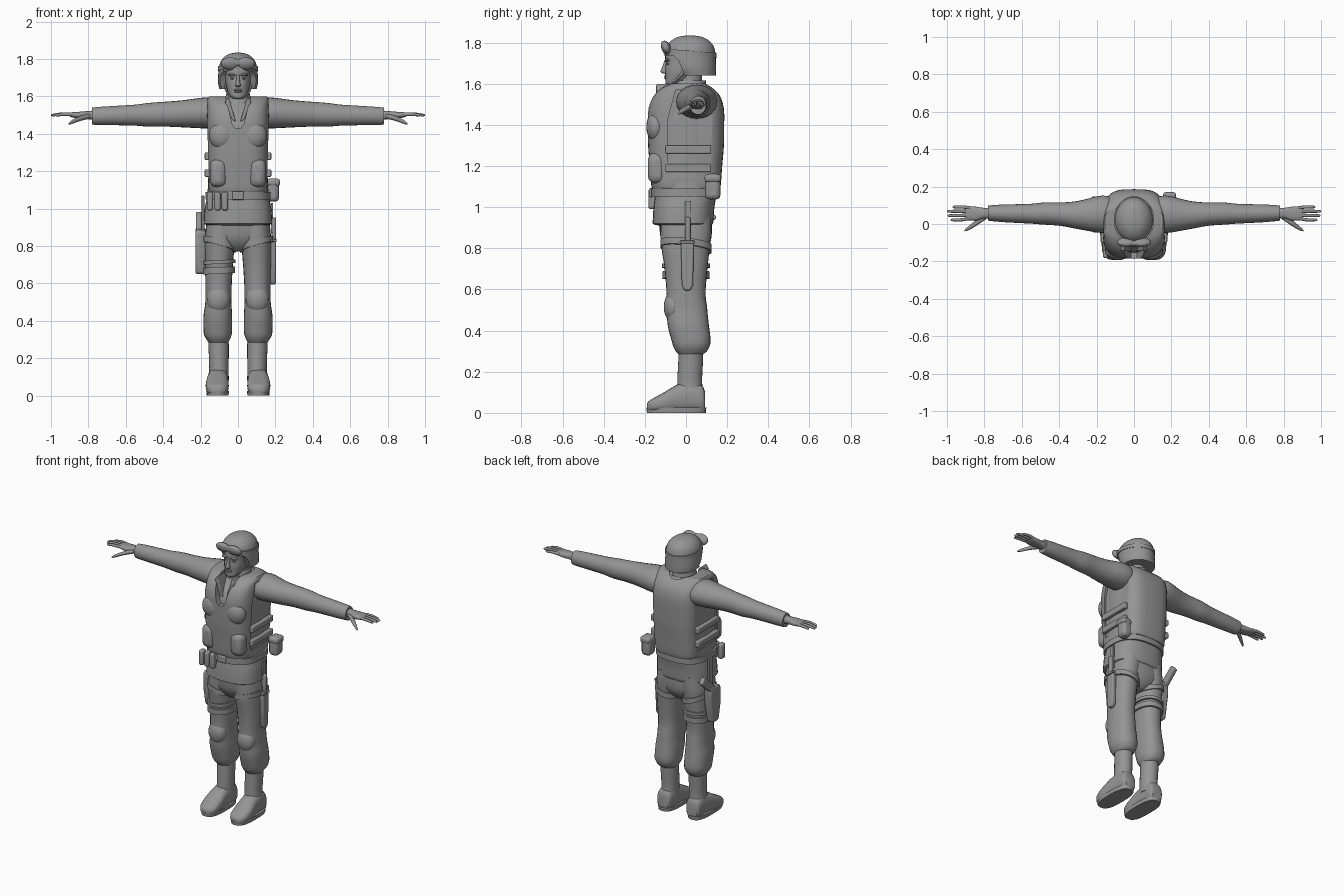
import bpy
import bmesh
import math

if "Cube" in bpy.data.objects:
    bpy.data.objects.remove(bpy.data.objects["Cube"], do_unlink=True)

# Single cloth-grey material for the whole figure
grey = bpy.data.materials.new("plain grey")
grey.use_nodes = True
colour = (.3, .3, .3, 1)
grey.diffuse_color = colour
grey.node_tree.nodes["Principled BSDF"].inputs["Base Color"].default_value = colour

parts = []


def finish(name, bm, mirror=False, bevel=0):
    """Turn a bmesh into a named object with optional bevel and mirror."""
    bmesh.ops.recalc_face_normals(bm, faces=bm.faces[:])
    mesh = bpy.data.meshes.new(name)
    bm.to_mesh(mesh)
    bm.free()
    mesh.materials.append(grey)
    obj = bpy.data.objects.new(name, mesh)
    bpy.context.collection.objects.link(obj)
    if bevel:
        mod = obj.modifiers.new("round_edges", 'BEVEL')
        mod.width = bevel
        mod.segments = 3
    if mirror:
        obj.modifiers.new("mirror", 'MIRROR').use_mirror_merge = False
    parts.append(obj)
    return obj


def smooth_rings(rings, sub):
    """Interpolate section values without overshoot."""
    columns = []
    for col in zip(*rings):
        d = [b - a for a, b in zip(col, col[1:])]
        inner = [2 * a * b / (a + b) if a * b > 0 else 0 for a, b in zip(d, d[1:])]
        m = [d[0]] + inner + [d[-1]]
        out = []
        for i in range(len(d)):
            for k in range(sub):
                t = k / sub
                h = t * t * (3 - 2 * t)
                out.append(col[i] + d[i] * h + m[i] * t * (1 - t) ** 2
                           - m[i + 1] * t * t * (1 - t))
        columns.append(out + [col[-1]])
    return list(zip(*columns))


def place(axis, t, u, v):
    return {'x': (t, u, v), 'y': (u, t, v), 'z': (u, v, t)}[axis]


def power(value, p):
    return math.copysign(abs(value) ** (2 / p), value)


def loft(name, rings, axis='z', p=2, n=24, sub=3, mirror=False):
    """Skin over rounded sections: (position, centre u, centre v, radius u, radius v)."""
    bm = bmesh.new()
    loops = []
    for t, cu, cv, ru, rv in smooth_rings(rings, sub):
        loop = []
        for i in range(n):
            a = math.tau * i / n
            u = cu + ru * power(math.cos(a), p)
            v = cv + rv * power(math.sin(a), p)
            loop.append(bm.verts.new(place(axis, t, u, v)))
        loops.append(loop)
    for low, high in zip(loops, loops[1:]):
        for i in range(n):
            j = (i + 1) % n
            bm.faces.new((low[i], low[j], high[j], high[i]))
    bm.faces.new(loops[0])
    bm.faces.new(loops[-1])
    return finish(name, bm, mirror)


def band(name, centre, radii, height, tilt=(0, 0), p=2.3, n=40, thick=.012):
    """Strap of rectangular section around a rounded outline."""
    bm = bmesh.new()
    loops = []
    for i in range(n):
        a = math.tau * i / n
        c, s = power(math.cos(a), p), power(math.sin(a), p)
        loop = []
        for grow, dz in ((0, -1), (thick, -1), (thick, 1), (0, 1)):
            x, y = (radii[0] + grow) * c, (radii[1] + grow) * s
            z = centre[2] + dz * height / 2 + tilt[0] * x + tilt[1] * y
            loop.append(bm.verts.new((centre[0] + x, centre[1] + y, z)))
        loops.append(loop)
    for i in range(n):
        here, there = loops[i], loops[(i + 1) % n]
        for k in range(4):
            m = (k + 1) % 4
            bm.faces.new((here[k], here[m], there[m], there[k]))
    return finish(name, bm)


def prism(name, axis, points, start, end, bevel=0, mirror=False):
    """Extrude an outline along an axis."""
    bm = bmesh.new()
    a, b = [[bm.verts.new(place(axis, t, u, v)) for u, v in points] for t in (start, end)]
    bm.faces.new(a)
    bm.faces.new(b)
    for i in range(len(a)):
        j = (i + 1) % len(a)
        bm.faces.new((a[i], a[j], b[j], b[i]))
    return finish(name, bm, mirror, bevel)


def box(name, centre, size, bevel=.012, mirror=False):
    (x, y, z), (w, d, h) = centre, [s / 2 for s in size]
    outline = [(x - w, y - d), (x + w, y - d), (x + w, y + d), (x - w, y + d)]
    return prism(name, 'z', outline, z - h, z + h, bevel, mirror)


def ball(name, centre, radii, mirror=False, lean=0):
    """Ellipsoid, sheared back with height by lean."""
    bm = bmesh.new()
    bmesh.ops.create_uvsphere(bm, u_segments=20, v_segments=12, radius=1)
    for v in bm.verts:
        v.co = [c + r * k for c, r, k in zip(centre, radii, v.co)]
        v.co.y += lean * (v.co.z - centre[2])
    return finish(name, bm, mirror)


def cut(target, cutter):
    """Subtract the cutter and discard it."""
    mod = target.modifiers.new("cut", 'BOOLEAN')
    mod.object = cutter
    mod.solver = 'EXACT'
    bpy.context.view_layer.objects.active = target
    bpy.ops.object.modifier_apply(modifier="cut")
    parts.remove(cutter)
    bpy.data.objects.remove(cutter, do_unlink=True)


# Jacket, collar and neck
loft("jacket", [(.91, 0, -.01, .15, .12), (.92, 0, -.015, .183, .147), (1, 0, -.01, .178, .148),
                (1.08, 0, 0, .163, .15), (1.3, 0, 0, .156, .16), (1.45, 0, 0, .156, .15),
                (1.54, 0, .02, .14, .11), (1.59, 0, .03, .08, .07)], p=2.6, n=32)
loft("collar", [(1.52, 0, .015, .095, .1), (1.57, 0, .015, .075, .088), (1.615, 0, .02, .062, .076)])
loft("neck", [(1.55, 0, .015, .055, .06), (1.7, 0, .02, .055, .06)], sub=1)
prism("lapel", 'y', [(.01, 1.46), (.035, 1.48), (.07, 1.57), (.05, 1.6)], -.145, -.06, .005, True)

# Armoured vest with neck, V and side openings
vest = loft("vest", [(1.085, 0, 0, .15, .162), (1.1, 0, 0, .158, .168), (1.2, 0, 0, .162, .176),
                     (1.32, 0, 0, .165, .185), (1.45, 0, 0, .168, .186), (1.53, 0, .003, .166, .168),
                     (1.58, 0, .005, .164, .122), (1.6, 0, .01, .155, .085)], p=3.4, n=40)
cut(vest, loft("neck_cutter", [(1.53, 0, .02, .08, .1), (1.7, 0, .02, .085, .11)], sub=1))
cut(vest, prism("front_cutter", 'y', [(-.08, 1.65), (.08, 1.65), (.03, 1.45), (.015, 1.43),
                                      (-.015, 1.43), (-.03, 1.45)], -.3, -.04))
opening = [(-.05, 1.57), (.09, 1.57), (.13, 1.45), (.115, 1.14), (-.09, 1.14), (-.09, 1.42)]
for side in (-1, 1):
    cut(vest, prism("side_cutter", 'x', opening, side * .15, side * .3))
ball("chest_pad", (.085, -.145, 1.39), (.07, .048, .075), True)
box("lower_pocket", (.105, -.14, 1.19), (.09, .09, .15), .035, True)
for z in (1.19, 1.28):
    box("side_strap", (.163, .01, z), (.03, .22, .04), .006, True)

# Belt and what hangs from it
band("belt", (0, -.005, 1.07), (.163, .153), .04, p=2.6)
box("buckle", (0, -.17, 1.07), (.06, .016, .045), .005)
for x in (-.15, -.11, -.07):
    box("belt_pouch", (x, -.16, 1.04), (.034, .045, .1))
box("canteen_pouch", (.187, .13, 1.1), (.065, .075, .125), .022)
box("canteen_flap", (.19, .13, 1.14), (.07, .08, .04), .015)

# Sleeves and hands
loft("sleeve", [(.1, .05, 1.5, .09, .07), (.17, .052, 1.512, .1, .083), (.3, .048, 1.507, .075, .072),
                (.4, .053, 1.505, .062, .066), (.47, .056, 1.502, .06, .064), (.55, .055, 1.5, .053, .056),
                (.7, .057, 1.497, .047, .05), (.765, .058, 1.495, .042, .047),
                (.78, .058, 1.495, .04, .045)], 'x', mirror=True)
loft("palm", [(.76, .058, 1.5, .028, .026), (.8, .058, 1.5, .028, .022), (.85, .055, 1.5, .038, .018),
              (.89, .058, 1.502, .037, .013), (.9, .058, 1.503, .033, .01)], 'x', p=2.5, mirror=True)
for i, tip in enumerate((.98, .996, 1, .97)):
    root, end = .031 + .018 * i, .022 + .023 * i
    loft("finger", [(.87, root, 1.503, .009, .01), (tip - .05, end, 1.505, .0085, .009),
                    (tip - .008, end, 1.5, .007, .007), (tip, end, 1.5, .003, .003)],
         'x', n=10, mirror=True)
loft("thumb", [(.79, .04, 1.495, .014, .014), (.84, .008, 1.483, .016, .013),
               (.89, -.026, 1.462, .01, .01), (.905, -.035, 1.455, .004, .004)], 'x', n=12, mirror=True)

# Head and face
loft("head", [(1.585, 0, -.07, .02, .02), (1.595, 0, -.065, .036, .034), (1.63, 0, -.035, .056, .065),
              (1.67, 0, -.012, .066, .09), (1.7, 0, -.005, .068, .094), (1.74, 0, 0, .07, .102),
              (1.79, 0, .01, .06, .08)], p=2.2)
loft("nose", [(1.65, 0, -.1, .01, .012), (1.658, 0, -.106, .015, .018), (1.68, 0, -.1, .01, .016),
              (1.715, 0, -.094, .008, .01)], n=12)
for z in (1.626, 1.635):
    ball("lip", (0, -.096, z), (.022, .01, .006))
ball("chin", (0, -.085, 1.6), (.022, .016, .014))
ball("eye", (.028, -.087, 1.697), (.013, .01, .006), True)
ball("brow", (.03, -.09, 1.715), (.024, .013, .007), True)
loft("chin_strap", [(1.585, .008, -.088, .012, .01), (1.6, .04, -.07, .006, .012),
                    (1.64, .066, -.025, .006, .01), (1.69, .074, .01, .006, .01)], n=10, mirror=True)

# Helmet with goggles pushed up on the brow
helmet = loft("helmet", [(1.64, 0, .045, .1, .1), (1.68, 0, .028, .107, .118), (1.73, 0, .02, .105, .125),
                         (1.78, 0, .02, .096, .115), (1.812, 0, .02, .072, .088),
                         (1.829, 0, .02, .042, .052), (1.835, 0, .02, .008, .01)], n=32)
cut(helmet, prism("face_cutter", 'x', [(-.3, 1.735), (-.06, 1.735), (-.035, 1.71), (-.015, 1.66),
                                       (0, 1.6), (-.3, 1.6)], -.3, .3))
band("goggle_strap", (0, .02, 1.748), (.098, .119), .024, (0, -.08), 2, thick=.01)
ball("goggle_lens", (.04, -.097, 1.775), (.052, .024, .034), True, lean=-.25)
box("goggle_bridge", (0, -.105, 1.783), (.05, .025, .036), .01)

# Trousers
loft("seat", [(.77, 0, .005, .04, .07), (.8, 0, .003, .1, .1), (.86, 0, 0, .165, .125),
              (.96, 0, -.005, .165, .13)], p=2.4)
loft("trouser_leg", [(.285, .105, .022, .052, .06), (.3, .106, .026, .062, .076), (.34, .108, .026, .076, .093),
                     (.42, .108, .012, .077, .1), (.5, .105, .004, .07, .1), (.58, .104, 0, .07, .095),
                     (.7, .102, 0, .075, .104), (.8, .098, -.002, .08, .117), (.88, .09, 0, .084, .124),
                     (.95, .08, 0, .085, .125)], p=2.3, mirror=True)
ball("knee_pad", (.105, -.062, .515), (.062, .046, .075), True)

# Boots
loft("boot_shaft", [(.08, .105, .02, .056, .07), (.15, .102, .018, .052, .06), (.24, .103, .022, .054, .06),
                    (.31, .105, .025, .055, .06)], mirror=True)
loft("boot_foot", [(.093, .107, .055, .036, .045), (.08, .107, .068, .048, .064), (.02, .107, .078, .054, .074),
                   (-.04, .109, .07, .057, .068), (-.1, .111, .053, .062, .051), (-.15, .111, .04, .058, .036),
                   (-.18, .11, .032, .04, .026), (-.19, .11, .028, .022, .018)], 'y', p=2.6, mirror=True)
loft("boot_sole", [(0, .109, -.047, .058, .143), (.025, .109, -.047, .061, .146)], p=2.8, sub=1, mirror=True)

# Thigh straps
for side in (-1, 1):
    band("thigh_strap", (side * .099, 0, .81), (.077, .113), .032, (side * .28, -.1))
band("lower_thigh_strap", (-.101, 0, .67), (.074, .102), .035, (.05, 0))
band("upper_thigh_strap", (-.101, 0, .715), (.075, .104), .02, (.05, 0))

# Holster with pistol on the right thigh
prism("holster", 'x', [(-.045, .88), (.06, .9), (.065, .82), (.035, .65), (-.025, .65), (-.045, .75)],
      -.228, -.172, .014)
prism("pistol_grip", 'x', [(0, .87), (.05, .86), (.15, .95), (.12, .985), (.04, .92)], -.225, -.195, .007)
box("holster_hanger", (-.187, .01, .97), (.014, .045, .2), .004)

# Sheathed knife on the left thigh
prism("knife_sheath", 'x', [(-.025, .825), (.038, .825), (.034, .62), (.02, .595), (-.008, .595), (-.02, .62)],
      .172, .202, .008)
box("knife_guard", (.19, .006, .83), (.034, .07, .014), .004)
box("knife_handle", (.192, .008, .89), (.024, .026, .125), .008)
box("sheath_hanger", (.182, .01, .95), (.012, .03, .16), .004)

# Smooth shading that keeps crisp seams
bpy.ops.object.select_all(action='DESELECT')
for obj in parts:
    obj.select_set(True)
bpy.context.view_layer.objects.active = parts[0]
bpy.ops.object.shade_smooth_by_angle(angle=math.radians(42))
